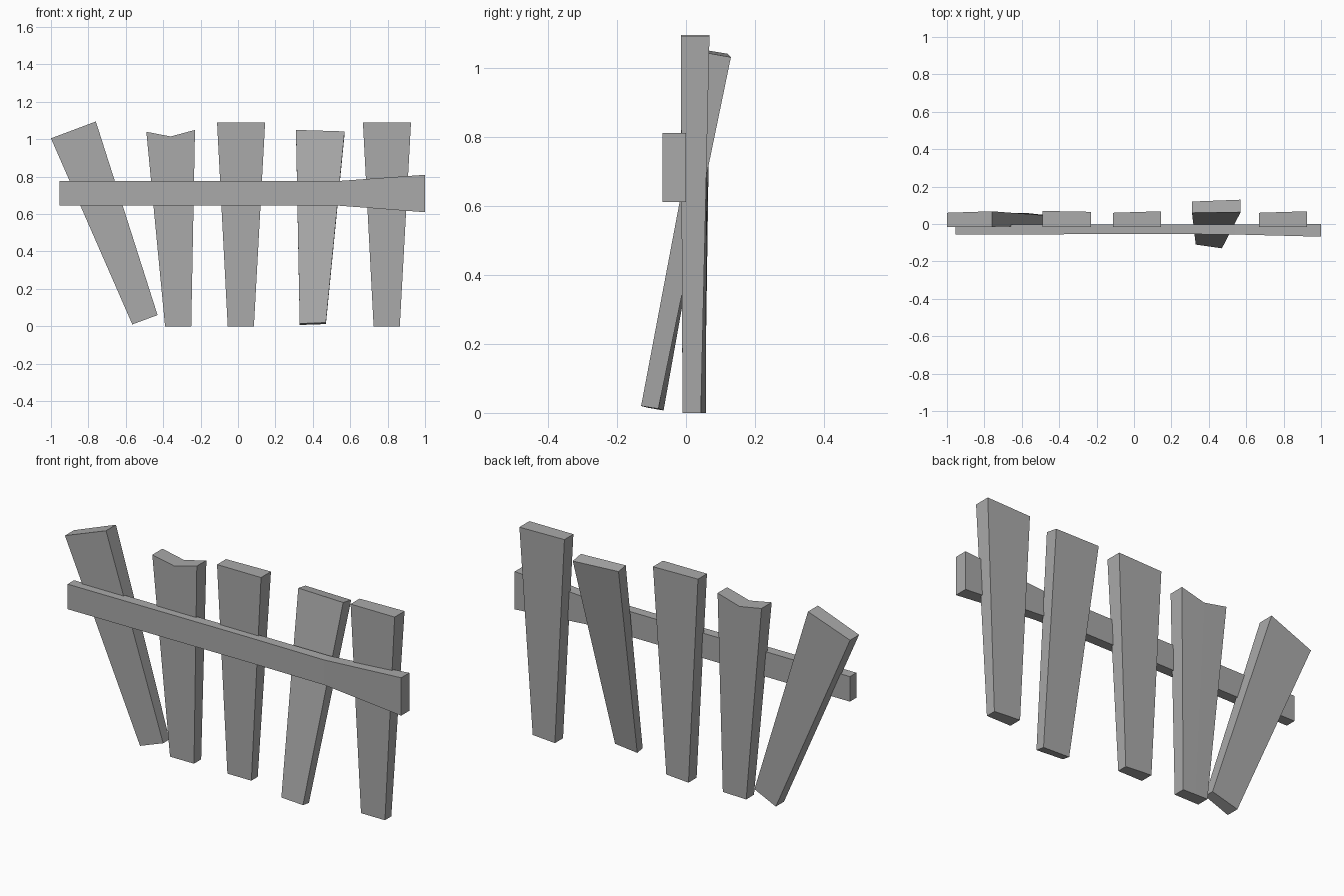
import bpy, bmesh

cube = bpy.data.objects.get("Cube")
if cube:
    bpy.data.objects.remove(cube, do_unlink=True)

# Weathered grey timber
wood = bpy.data.materials.new("grey_wood")
wood.use_nodes = True
GREY = (0.4, 0.4, 0.4, 1)
wood.diffuse_color = GREY
wood.node_tree.nodes["Principled BSDF"].inputs["Base Color"].default_value = GREY


def loft(name, rings):
    """Solid skinned through matching rings of points, capped at both ends."""
    bm = bmesh.new()
    loops = [[bm.verts.new(p) for p in ring] for ring in rings]
    for a, b in zip(loops, loops[1:]):
        for i in range(len(a)):
            j = (i + 1) % len(a)
            bm.faces.new((a[i], a[j], b[j], b[i]))
    bm.faces.new(loops[0])
    bm.faces.new(loops[-1])
    bmesh.ops.recalc_face_normals(bm, faces=bm.faces)
    mesh = bpy.data.meshes.new(name)
    bm.to_mesh(mesh)
    bm.free()
    mesh.materials.append(wood)
    ob = bpy.data.objects.new(name, mesh)
    bpy.context.collection.objects.link(ob)
    return ob


def picket(name, bottom, top, back=(0.058, 0.043, 0.06, 0.068)):
    """Flat picket from (x, z) outlines, left to right, with a skewed back."""
    def ring(pts, front, y0, y1):
        n = len(pts) - 1
        near = [(x, front, z) for x, z in pts]
        far = [(x, y0 + (y1 - y0) * i / n, z) for i, (x, z) in enumerate(pts)]
        return near + far[::-1]
    return loft(name, [ring(bottom, -0.01, *back[:2]), ring(top, -0.015, *back[2:])])


# Upright pickets sharing one tapered shape
for name, x in (("middle_picket", 0.015), ("left_end_picket", 0.795)):
    picket(name, [(x - 0.07, 0), (x + 0.07, 0)], [(x - 0.127, 1.09), (x + 0.13, 1.09)])

# Picket with a notched top
picket("notched_picket", [(-0.39, 0), (-0.32, 0), (-0.25, 0)],
       [(-0.49, 1.04), (-0.36, 1.015), (-0.23, 1.05)], (0.055, 0.05, 0.07, 0.065))

# Picket fallen sideways
picket("slanted_picket", [(-0.565, 0.01), (-0.43, 0.06)], [(-1.0, 1.005), (-0.76, 1.095)])

# Loose picket leaning backwards
loft("leaning_picket", [
    [(0.33, -0.11, 0.015), (0.47, -0.13, 0.02), (0.47, -0.08, 0.012), (0.33, -0.065, 0.007)],
    [(0.31, 0.06, 1.05), (0.57, 0.063, 1.042), (0.57, 0.13, 1.03), (0.31, 0.12, 1.04)]])

# Cross rail, flaring towards one end
rail = [(-0.955, -0.057, -0.003, 0.645, 0.777), (0.1, -0.053, -0.003, 0.645, 0.777),
        (0.54, -0.056, -0.003, 0.645, 0.777), (1.0, -0.068, 0.0, 0.61, 0.81)]
loft("cross_rail", [[(x, f, lo), (x, b, lo), (x, b, hi), (x, f, hi)]
                    for x, f, b, lo, hi in rail])
